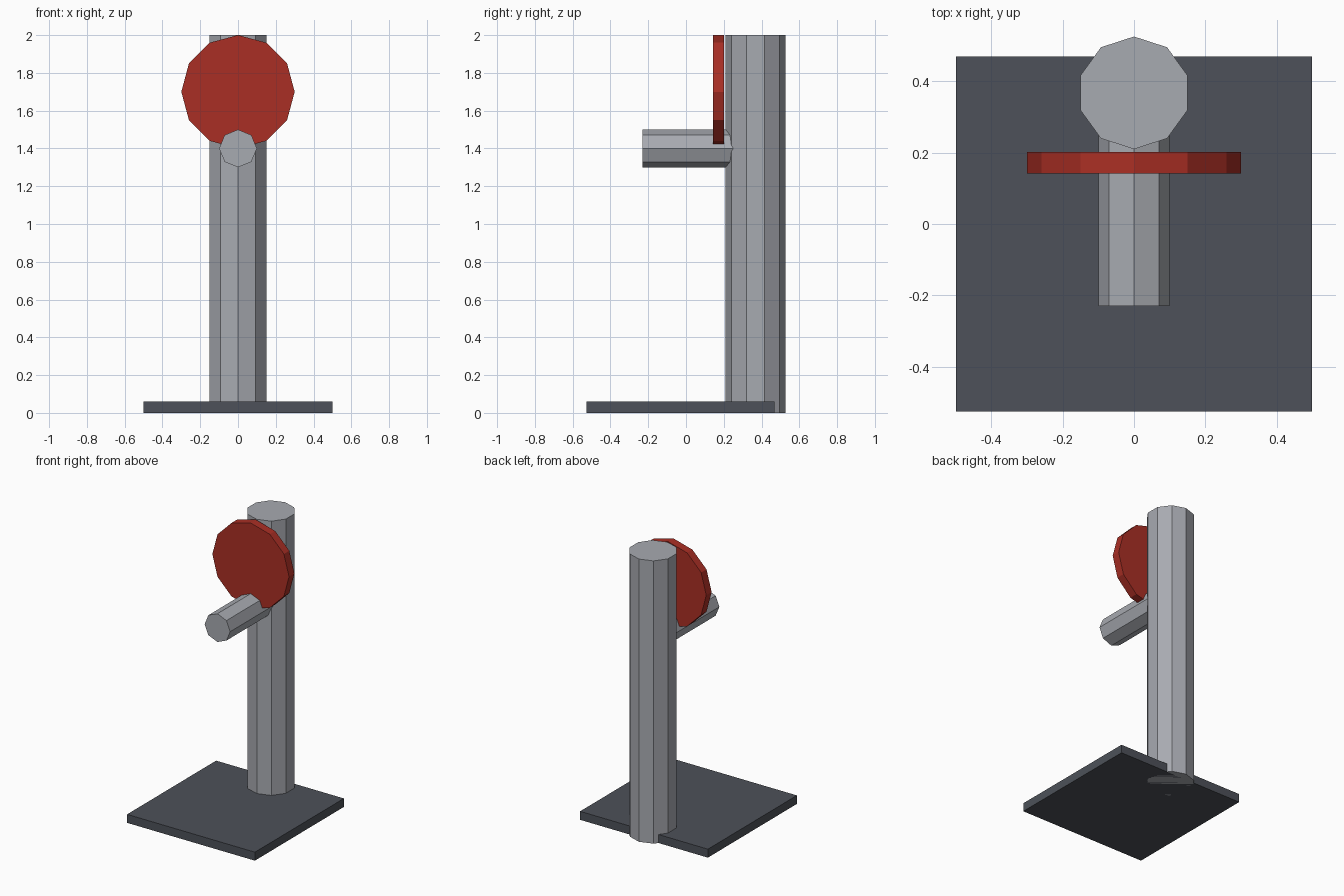
import bpy
from math import pi, radians

default = bpy.data.objects.get("Cube")
if default:
    bpy.data.objects.remove(default, do_unlink=True)


def material(name, rgb):
    mat = bpy.data.materials.new(name)
    mat.use_nodes = True
    color = (*rgb, 1.0)
    mat.diffuse_color = color
    mat.node_tree.nodes["Principled BSDF"].inputs["Base Color"].default_value = color
    return mat


def finish(name, mat):
    obj = bpy.context.object
    obj.name = obj.data.name = name
    obj.data.materials.append(mat)
    bpy.ops.object.transform_apply(location=False, rotation=True, scale=True)
    bpy.ops.object.shade_flat()
    return obj


def cylinder(name, sides, radius, depth, center, mat, forward=False):
    """Flat-sided cylinder, upright or lying along y."""
    bpy.ops.mesh.primitive_cylinder_add(
        vertices=sides, radius=radius, depth=depth, location=center,
        rotation=(pi / 2 if forward else 0, 0, 0))
    return finish(name, mat)


steel = material("light grey", (0.39, 0.405, 0.44))
slate = material("dark slate", (0.075, 0.083, 0.1))
red = material("red", (0.4, 0.028, 0.018))

# Square base plate
bpy.ops.mesh.primitive_cube_add(size=1, location=(0, -0.028, 0.03))
bpy.context.object.scale = (1, 0.995, 0.06)
finish("base_plate", slate)

# Ten-sided upright post, overhanging the back of the plate
cylinder("post", 10, 0.158, 2.0, (0, 0.368, 1.0), steel)

# Eight-sided arm pointing forward out of the post
cylinder("arm", 8, 0.1, 0.6, (0, 0.07, 1.4), steel, forward=True)

# Twelve-sided disc in front of the post
cylinder("disc", 12, 0.3, 0.06, (0, 0.172, 1.7), red, forward=True)
